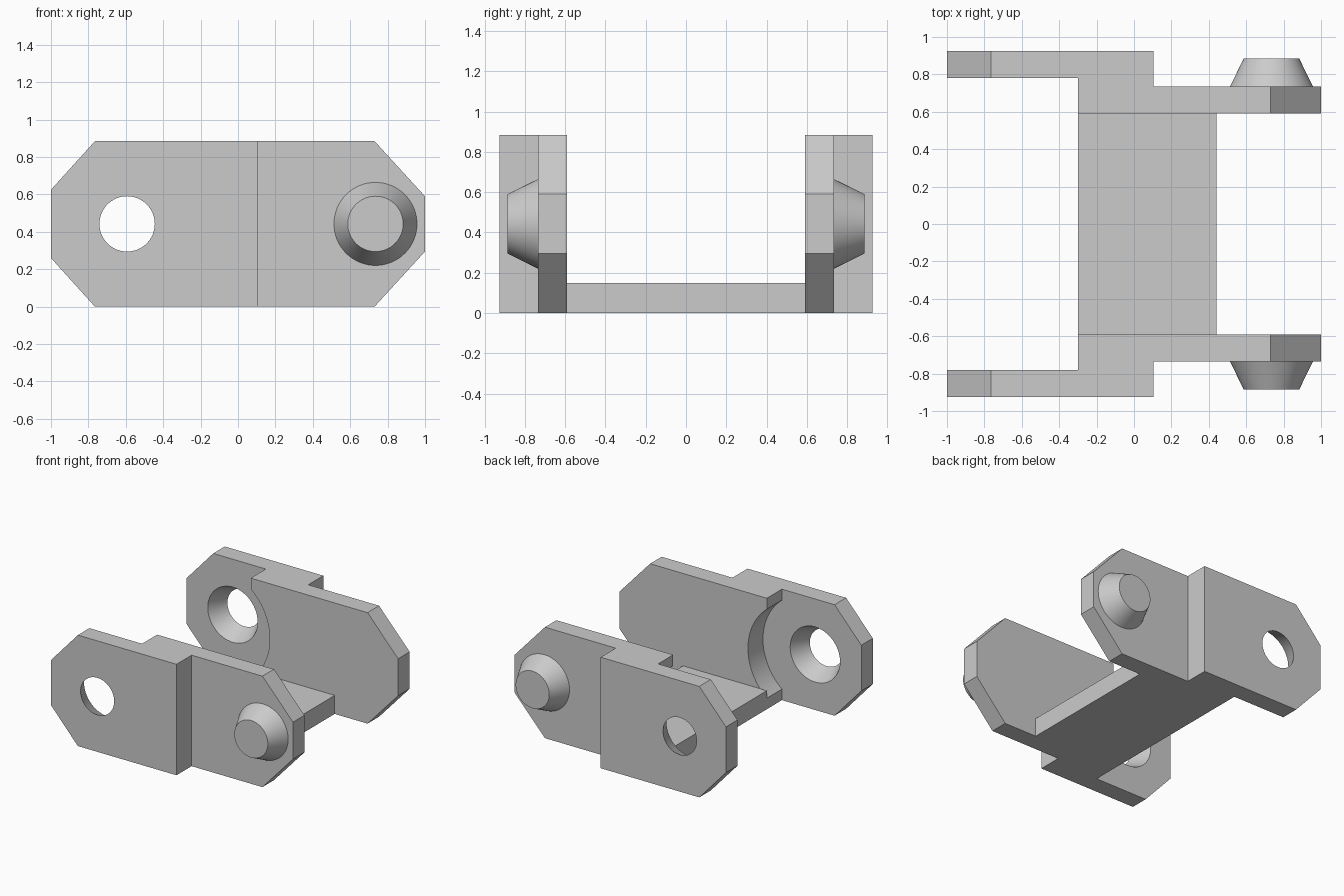
import bpy, bmesh, math
from mathutils import Matrix

cube = bpy.data.objects.get("Cube")
if cube:
    bpy.data.objects.remove(cube, do_unlink=True)

H = 0.885                      # side wall height
MID = H / 2                    # height of pin and hole axis
OUT, STEP_OUT, STEP_IN, INNER = -0.925, -0.78, -0.735, -0.59
HOLE_X, PIN_X = -0.593, 0.735

grey = bpy.data.materials.new("plain grey")
grey.use_nodes = True
grey.diffuse_color = (0.6, 0.6, 0.6, 1)
grey.node_tree.nodes["Principled BSDF"].inputs["Base Color"].default_value = (0.6, 0.6, 0.6, 1)


def make_object(name, bm):
    bmesh.ops.recalc_face_normals(bm, faces=bm.faces)
    mesh = bpy.data.meshes.new(name)
    bm.to_mesh(mesh)
    bm.free()
    mesh.materials.append(grey)
    obj = bpy.data.objects.new(name, mesh)
    bpy.context.collection.objects.link(obj)
    return obj


def prism(name, points, offset):
    bm = bmesh.new()
    face = bm.faces.new([bm.verts.new(p) for p in points])
    top = bmesh.ops.extrude_face_region(bm, geom=[face])
    moved = [v for v in top["geom"] if isinstance(v, bmesh.types.BMVert)]
    bmesh.ops.translate(bm, verts=moved, vec=offset)
    return make_object(name, bm)


def cone_y(name, x, y0, r0, y1, r1):
    """Truncated cone along y, radius r0 at y0 and r1 at y1 (y0 < y1)."""
    bm = bmesh.new()
    place = Matrix.Translation((x, (y0 + y1) / 2, MID)) @ Matrix.Rotation(-math.pi / 2, 4, "X")
    bmesh.ops.create_cone(bm, cap_ends=True, segments=64, radius1=r0, radius2=r1,
                          depth=y1 - y0, matrix=place)
    return make_object(name, bm)


def activate(obj):
    bpy.ops.object.select_all(action="DESELECT")
    obj.select_set(True)
    bpy.context.view_layer.objects.active = obj


def combine(obj, other, operation):
    activate(obj)
    mod = obj.modifiers.new("combine", "BOOLEAN")
    mod.operation, mod.object, mod.solver = operation, other, "EXACT"
    bpy.ops.object.modifier_apply(modifier=mod.name)
    bpy.data.objects.remove(other, do_unlink=True)


def mirror_y(obj):
    activate(obj)
    mod = obj.modifiers.new("mirror", "MIRROR")
    mod.use_axis = (False, True, False)
    bpy.ops.object.modifier_apply(modifier=mod.name)


# Offset side wall: stepped plan, trimmed to an eight-sided outline
plan = [(-1, OUT), (0.105, OUT), (0.105, STEP_IN), (1, STEP_IN),
        (1, INNER), (-0.3, INNER), (-0.3, STEP_OUT), (-1, STEP_OUT)]
body = prism("link_body", [(x, y, 0) for x, y in plan], (0, 0, H))
outline = [(-1, 0.26), (-0.765, 0), (0.73, 0), (1, 0.295),
           (1, 0.59), (0.73, H), (-0.765, H), (-1, 0.625)]
trim = prism("outline_trim", [(x, -1, z) for x, z in outline], (0, 0.6, 0))
combine(body, trim, "INTERSECT")

# Round clearance pocket and tapered hole
combine(body, cone_y("pocket_cutter", HOLE_X, STEP_OUT, 0.46, -0.4, 0.46), "DIFFERENCE")
slope = (0.22 - 0.148) / (STEP_OUT - OUT)
combine(body, cone_y("hole_cutter", HOLE_X, OUT - 0.05, 0.148 - 0.05 * slope,
                     STEP_OUT + 0.05, 0.22 + 0.05 * slope), "DIFFERENCE")
mirror_y(body)

# Floor joining both walls
floor = prism("floor", [(-0.3, INNER, 0), (0.44, INNER, 0), (0.44, -INNER, 0),
                        (-0.3, -INNER, 0)], (0, 0, 0.148))
combine(body, floor, "UNION")

# Tapered pins
pins = cone_y("tapered_pins", PIN_X, -0.885, 0.148, STEP_IN, 0.222)
mirror_y(pins)

for part in (body, pins):
    activate(part)
    bpy.ops.object.shade_smooth_by_angle(angle=math.radians(30))
